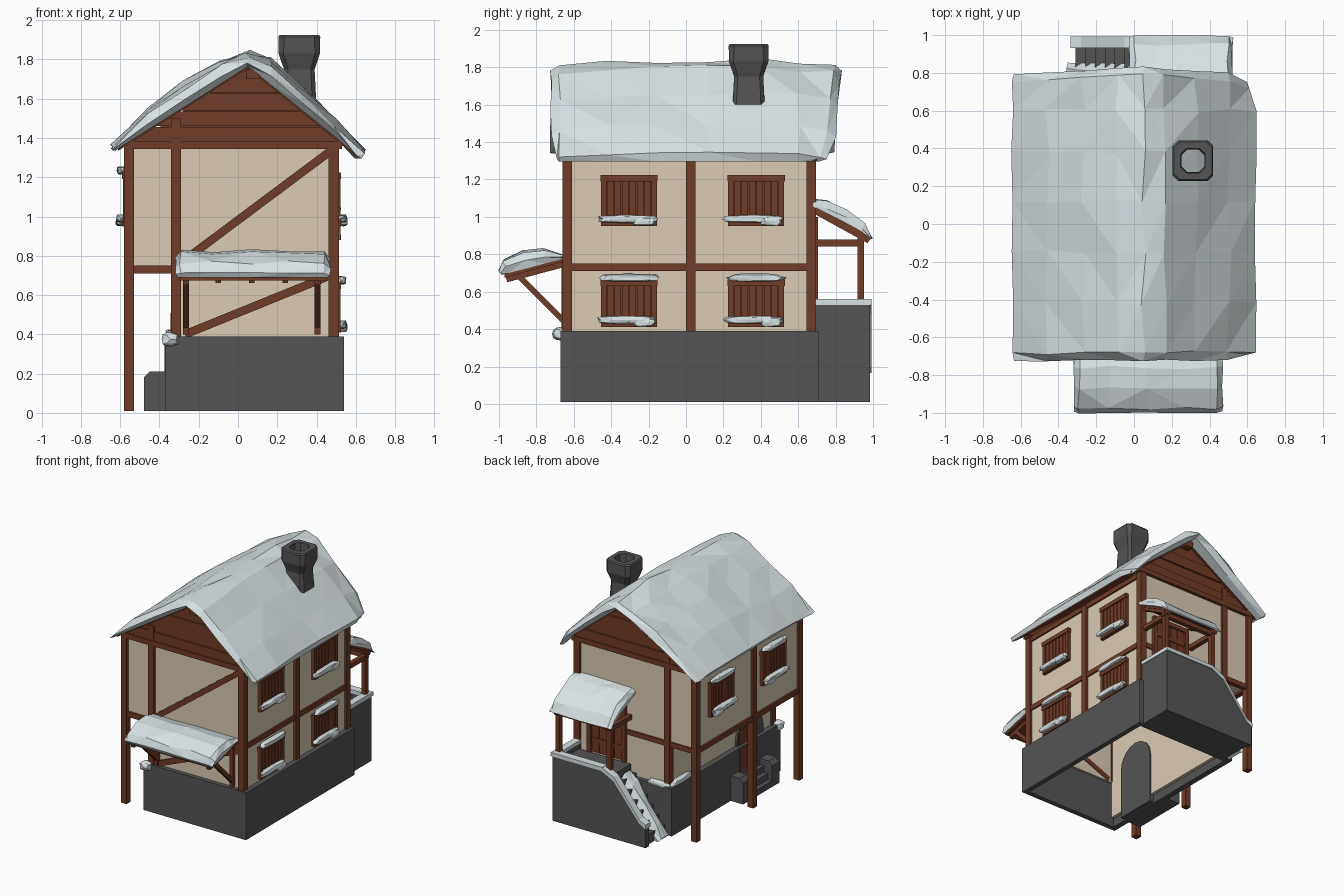
import bpy, bmesh, math, random
from mathutils import Vector

if "Cube" in bpy.data.objects:
    bpy.data.objects.remove(bpy.data.objects["Cube"])

random.seed(4)

def material(name, col):
    m = bpy.data.materials.new(name)
    m.diffuse_color = (*col, 1)
    m.use_nodes = True
    m.node_tree.nodes["Principled BSDF"].inputs["Base Color"].default_value = m.diffuse_color
    return m

WOOD = material("brown wood", (0.16, 0.045, 0.021))
PLASTER = material("cream plaster", (0.71, 0.595, 0.46))
STONE = material("grey stone", (0.09, 0.09, 0.09))
SNOW = material("pale snow", (0.69, 0.76, 0.78))

def finish(name, bm, mat):
    bmesh.ops.recalc_face_normals(bm, faces=bm.faces)
    me = bpy.data.meshes.new(name)
    bm.to_mesh(me)
    bm.free()
    me.materials.append(mat)
    ob = bpy.data.objects.new(name, me)
    bpy.context.collection.objects.link(ob)
    return ob

def add_box(bm, x0, x1, y0, y1, z0, z1):
    vs = bmesh.ops.create_cube(bm, size=1)["verts"]
    for v in vs:
        v.co = Vector(((x0 + x1) / 2 + v.co.x * (x1 - x0), (y0 + y1) / 2 + v.co.y * (y1 - y0),
                       (z0 + z1) / 2 + v.co.z * (z1 - z0)))

def boxes(name, mat, items):
    bm = bmesh.new()
    for it in items:
        add_box(bm, *it)
    return finish(name, bm, mat)

def beams(name, mat, items, w=0.04):
    """Square bars between pairs of points"""
    bm = bmesh.new()
    for p, q in items:
        p, q = Vector(p), Vector(q)
        d = q - p
        rot = d.to_track_quat('Z', 'Y')
        for v in bmesh.ops.create_cube(bm, size=1)["verts"]:
            v.co = (p + q) / 2 + rot @ Vector((v.co.x * w, v.co.y * w, v.co.z * d.length))
    return finish(name, bm, mat)

def prism(name, mat, pts, a, b, f):
    """Profile extruded between a and b; f places (u, v, station)"""
    bm = bmesh.new()
    r = [[bm.verts.new(f(u, v, s)) for u, v in pts] for s in (a, b)]
    bm.faces.new(r[0])
    bm.faces.new(r[1])
    for i in range(len(pts)):
        j = (i + 1) % len(pts)
        bm.faces.new((r[0][i], r[0][j], r[1][j], r[1][i]))
    return finish(name, bm, mat)

def along_y(u, v, s): return Vector((u, s, v))
def along_x(u, v, s): return Vector((s, u, v))

def snow_sheet(name, top, bottom, stations, f, jit, lift=lambda t: 0, inset=0, end_t=0.45):
    """Thick uneven snow blanket; its ends slope back underneath"""
    bm = bmesh.new()
    rows = []
    n, k = len(stations), len(top)
    for i, s in enumerate(stations):
        end = i in (0, n - 1)
        row = []
        for j, (u, v) in enumerate(top):
            b = bottom[j]
            t = end_t if end else 1
            u2, v2 = b[0] + (u - b[0]) * t, b[1] + (v - b[1]) * t
            c = Vector((random.uniform(-1, 1), random.uniform(-1, 1), random.uniform(-1, 1))) * jit
            if end or j in (0, k - 1):
                c *= 0.4
            row.append(bm.verts.new(f(u2, v2 + (0 if end else lift(i / (n - 1))), s) + c))
        sb = s + (inset if i == 0 else -inset if i == n - 1 else 0)
        row += [bm.verts.new(f(u, v, sb)) for u, v in reversed(bottom)]
        rows.append(row)
    m = 2 * k
    for a, b in zip(rows, rows[1:]):
        for i in range(m):
            bm.faces.new((a[i], a[(i + 1) % m], b[(i + 1) % m], b[i]))
    for r in (rows[0], rows[-1]):
        for i in range(k - 1):
            bm.faces.new((r[i], r[i + 1], r[m - 2 - i], r[m - 1 - i]))
    bmesh.ops.triangulate(bm, faces=bm.faces)
    return finish(name, bm, SNOW)

def lumps(name, items):
    """Squarish snow clumps: centre and half sizes"""
    bm = bmesh.new()
    for c, h in items:
        for v in bmesh.ops.create_icosphere(bm, subdivisions=2, radius=1)["verts"]:
            k = random.uniform(0.85, 1.05)
            v.co = Vector([c[i] + h[i] * k * math.copysign(abs(v.co[i]) ** 0.6, v.co[i]) for i in range(3)])
    return finish(name, bm, SNOW)

# Stone base ring, left open above and below
boxes("stone_base", STONE, [(-.37, .54, -.67, -.63, .01, .39), (-.37, .54, .67, .71, .01, .39),
                            (-.37, -.325, -.64, .68, .01, .39), (.5, .54, -.64, .68, .01, .39)])

# Plaster walls
s = .02
boxes("lower_walls", PLASTER, [(-.32, .495, -.635, -.635 + s, .38, .74), (-.32, .495, .675 - s, .675, .38, .74),
                               (-.325, -.32 + s, -.62, .66, .08, .74), (.495 - s, .495, -.62, .66, .38, .74)])
boxes("upper_walls", PLASTER, [(-.56, .495, -.635, .675, .73, 1.36)])

# Timber frame
ends = ((-.66, -.61), (.645, .695))
frame = []
for y0, y1 in ends:
    frame += [(-.58, -.53, y0, y1, .01, 1.36), (-.34, -.29, y0, y1, .39, 1.5), (.46, .515, y0, y1, .39, 1.36),
              (-.57, .51, y0 + .008, y1 - .008, .71, .75), (-.565, .53, y0 - .005, y1 + .005, 1.345, 1.385)]
frame += [(-.58, -.53, -.075, -.025, .01, 1.36), (.47, .515, -.0, .05, .39, 1.34)]
for x0, x1 in ((-.575, -.535), (.47, .508), (-.335, -.3)):
    frame.append((x0, x1, -.63, .66, .71, .75))
for x0, x1 in ((-.575, -.535), (.47, .508)):
    frame.append((x0, x1, -.63, .66, 1.31, 1.35))
boxes("timber_frame", WOOD, frame)
beams("front_braces", WOOD, [((-.31, -.632, .75), (.48, -.632, 1.34)), ((-.27, -.632, .4), (.47, -.632, .7))], .042)

# Gable planks
for side, ya, yb in (("front", -.655, -.6), ("back", .69, .63)):
    levels = (1.36, 1.46, 1.54, 1.63, 1.745)
    for i, (a, b) in enumerate(zip(levels, levels[1:])):
        def edge(z, k): return .05 + k * (1.775 - z)
        b2 = b - .004
        prism(side + "_gable_plank", WOOD, [(edge(a, -1.5), a), (edge(a, 1.25), a), (edge(b2, 1.25), b2), (edge(b2, -1.5), b2)],
              ya + (.008 if i % 2 else 0) * (1 if ya < 0 else -1), yb, along_y)
    prism(side + "_gable_backing", WOOD, [(-.54, 1.36), (.54, 1.36), (.05, 1.76)], ya * .975, yb, along_y)
boxes("ridge_beam", WOOD, [(.04, .11, -.68, .74, 1.7, 1.75)])

# Roof boards and snow
prism("roof_boards", WOOD, [(-.61, 1.335), (.05, 1.755), (.61, 1.3), (.61, 1.318), (.05, 1.775), (-.61, 1.353)], -.665, .7, along_y)
top = [(-.645, 1.355), (-.46, 1.525), (-.27, 1.67), (-.09, 1.78), (.05, 1.825), (.17, 1.785), (.33, 1.65), (.5, 1.48), (.645, 1.335)]
bottom = [(-.625, 1.335), (-.45, 1.447), (-.26, 1.565), (-.08, 1.68), (.05, 1.764), (.16, 1.675), (.32, 1.545), (.49, 1.408), (.63, 1.295)]
def roof_place(u, v, s):
    grow = 1.0 + (.055 * (1 - abs(u) / .65) if s > .7 else 0)
    if abs(s) > .7 and u > .55:          # softened right-hand corners
        u, grow = u - .035, grow * .95
    return Vector((u, s * grow, v))
snow_sheet("roof_snow", top, bottom, [-.722, -.68, -.42, -.15, .12, .38, .6, .75, .79], roof_place, .014,
           lambda t: .045 * math.sin(math.pi * t) - .03, .045, .35)

# Chimney: flared bevelled square, open down to the roof
bm = bmesh.new()
rings = []
for z, r, c in ((1.6, .085, .02), (1.66, .083, .02), (1.75, .078, .02), (1.83, .105, .025), (1.915, .107, .03),
                (1.925, .1, .03), (1.925, .065, .03), (1.86, .06, .03), (1.63, .06, .03)):
    rings.append([bm.verts.new((.312 + x, .335 + y, z)) for x, y in
                  ((r, -r + c), (r, r - c), (r - c, r), (-r + c, r), (-r, r - c), (-r, -r + c), (-r + c, -r), (r - c, -r))])
for a, b in zip(rings, rings[1:]):
    for i in range(8):
        bm.faces.new((a[i], a[(i + 1) % 8], b[(i + 1) % 8], b[i]))
finish("chimney", bm, STONE)

# Shuttered windows with snowy ledges
def window(x, sgn, y, z0, z1, cap):
    def bx(d0, d1, a, b, c, d):
        xs = sorted((x + sgn * d0, x + sgn * d1))
        return (*xs, a, b, c, d)
    h = .135
    boxes("window_backing", WOOD, [bx(-.01, .007, y - h, y + h, z0, z1)])
    parts = [bx(0, .03, y - h - .018, y + h + .018, z1 - .035, z1), bx(0, .03, y - h - .01, y + h + .01, z0, z0 + .03)]
    for k in (-1, 1):
        parts.append(bx(0, .026, y + k * h - .015, y + k * h + .015, z0, z1))
    for i in range(6):
        c = y - .1 + i * .04
        parts.append(bx(0, .018, c - .017, c + .017, z0 + .02, z1 - .03))
    boxes("window_shutter", WOOD, parts)
    snow = [((x + sgn * .035, y - .01, z0 + .04), (.026, .17, .022)), ((x + sgn * .04, y + .08, z0 + .025), (.024, .06, .024))]
    if cap:
        snow.append(((x + sgn * .03, y, z1 + .01), (.028, .16, .022)))
    lumps("window_snow", snow)

for y in (-.305, .375):
    window(.495, 1, y, .95, 1.225, False)
    window(.495, 1, y, .41, .665, True)
for y in (-.29, .37):
    window(-.56, -1, y, .95, 1.225, True)

# Front awning on brackets
slope = [(-.97, .675), (-.64, .765), (-.64, .785), (-.97, .695)]
prism("awning_boards", WOOD, slope, -.3, .45, along_x)
br = []
for x in (-.265, .405):
    br += [((x, -.9, .69), (x, -.64, .43)), ((x, -.96, .665), (x, -.64, .75)), ((x, -.65, .4), (x, -.65, .75))]
beams("awning_brackets", WOOD, br, .03)
beams("awning_rafters", WOOD, [((x, -.93, .675), (x, -.64, .75)) for x in (-.1, .07, .24)], .028)
snow_sheet("awning_snow", [(-1, .715), (-.975, .765), (-.87, .815), (-.76, .825), (-.64, .79)],
           [(-.985, .69), (-.95, .7), (-.85, .725), (-.75, .752), (-.64, .78)],
           [-.32, -.29, -.13, .07, .26, .44, .47], along_x, .01, lambda t: 0, .015, .5)

# Rear landing, parapets and stair
boxes("landing", STONE, [(.0, .47, .7, .95, .01, .49), (.46, .503, .69, .98, .01, .535)])
prism("stair_parapet", STONE, [(.5, .01), (.5, .535), (.06, .535), (-.05, .48), (-.28, .2), (-.33, .17), (-.33, .01)],
      .94, .985, along_y)
boxes("rear_steps", STONE, [(-.31 + i * .052, .01, .7, .95, .01, .09 + i * .068) for i in range(6)])
boxes("parapet_snow", SNOW, [(.05, .508, .932, .993, .53, .56), (.452, .508, .69, .94, .53, .56)])
prism("sloped_parapet_snow", SNOW, [(.06, .53), (.06, .56), (-.05, .51), (-.28, .225), (-.335, .2), (-.335, .165), (-.28, .195), (-.05, .475)],
      .932, .993, along_y)

# Drift lying down the stair, with a foot on the ground
snow_sheet("stair_snow", [(-.36, .03), (-.3, .13), (-.2, .26), (-.1, .39), (-.02, .46)],
           [(-.34, .01), (-.27, .04), (-.18, .16), (-.08, .3), (-.01, .4)],
           [.712, .74, .78, .82, .85], along_y, .012)

# Rear door
door = [(.05, .085, .67, .705, .49, 1), (.355, .39, .67, .705, .49, 1), (.05, .39, .67, .705, .965, 1.0),
        (.08, .36, .67, .684, .49, .98)]
door += [(.09 + i * .067, .15 + i * .067, .67, .692, .5, .965) for i in range(4)]
door += [(.09, .35, .67, .699, z, z + .035) for z in (.58, .84)]
boxes("rear_door", WOOD, door)

# Rear porch
porch = []
for x in (.02, .475):
    porch += [((x, .935, .5), (x, .935, .93)), ((x, .68, .86), (x, .95, .86)), ((x, .68, 1.04), (x, .98, .875))]
porch.append(((.0, .935, .87), (.5, .935, .87)))
beams("porch_frame", WOOD, porch, .036)
prism("porch_boards", WOOD, [(.68, 1.04), (.98, .885), (.98, .9), (.68, 1.06)], 0, .5, along_x)
snow_sheet("porch_snow", [(.68, 1.095), (.76, 1.08), (.86, 1.03), (.95, .96), (.998, .885)],
           [(.68, 1.055), (.76, 1.015), (.86, .965), (.94, .92), (.985, .88)],
           [-.025, .0, .13, .26, .4, .5, .522], along_x, .01)

# Side cellar door, arch and steps
arch = [(-.5, .02), (-.16, .02)] + [(-.33 + .17 * math.cos(a), .43 + .17 * math.sin(a)) for a in
                                    [math.pi * i / 8 for i in range(9)]]
prism("cellar_arch", STONE, arch, -.341, -.29, along_x)
boxes("cellar_door", WOOD, [(-.374, -.34, -.38, -.15, .2, .388), (-.345, -.34, -.38, -.18, .38, .51)])
for y in (-.5, -.13):
    prism("step_cheek", STONE, [(-.36, .01), (-.36, .21), (-.45, .21), (-.48, .18), (-.48, .01)],
          y, y + .09, lambda u, v, s: Vector((u, s, v)))
boxes("cellar_steps", STONE, [(-.48 + i * .037, -.36, -.42, -.12, .01, .06 + i * .05) for i in range(3)])

# Snow resting on the base edges
lumps("base_snow", [((-.345, -.67, .375), (.045, .045, .035)), ((-.34, .56, .4), (.03, .14, .028)),
                    ((-.25, .695, .4), (.1, .025, .022))])
